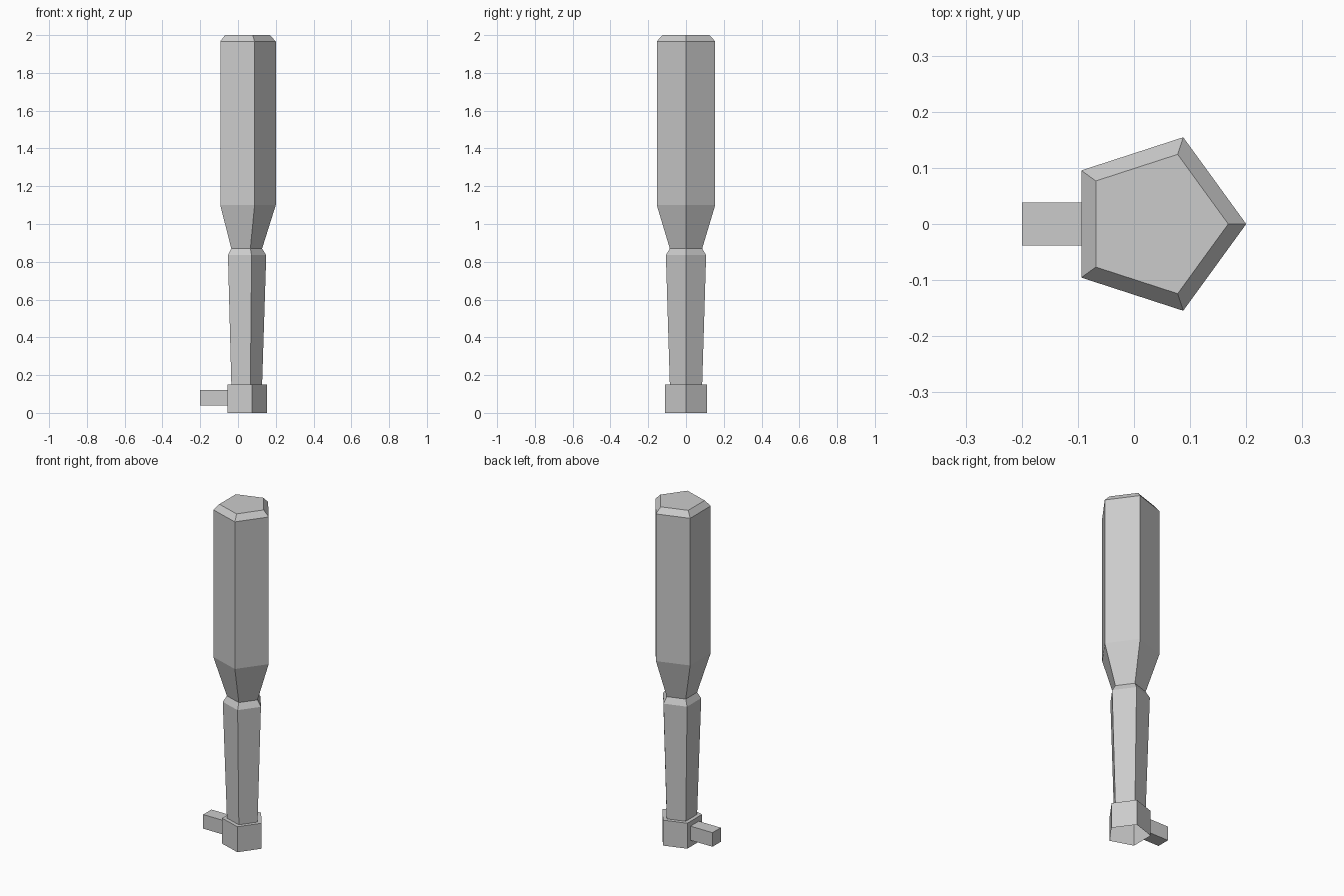
import bpy, bmesh, math

if "Cube" in bpy.data.objects:
    bpy.data.objects.remove(bpy.data.objects["Cube"])

CX = 0.0375  # axis of the five-sided shaft
SIDES = 5


def finish(bm, name):
    mesh = bpy.data.meshes.new(name)
    bm.to_mesh(mesh)
    bm.free()
    obj = bpy.data.objects.new(name, mesh)
    bpy.context.collection.objects.link(obj)
    return obj


def lathe(name, profile):
    """Pentagonal shell through (radius, z) rings, capped at the top only."""
    bm = bmesh.new()
    rings = []
    for r, z in profile:
        rings.append([bm.verts.new((CX + r * math.cos(math.tau * i / SIDES),
                                    r * math.sin(math.tau * i / SIDES), z))
                      for i in range(SIDES)])
    for low, high in zip(rings, rings[1:]):
        for i in range(SIDES):
            j = (i + 1) % SIDES
            bm.faces.new((low[i], low[j], high[j], high[i]))
    bm.faces.new(rings[-1])
    return finish(bm, name)


# Shaft: open base block, tapered grip, collar, flared barrel, bevelled top
lathe("shaft", [
    (0.116, 0.0), (0.116, 0.15),
    (0.090, 0.15), (0.112, 0.835),
    (0.090, 0.87), (0.1625, 1.10),
    (0.1625, 1.967), (0.1305, 2.0),
])

# Side peg: square bar growing out of the flat base face, open where it joins
x0, x1 = -0.2, CX - 0.116 * math.cos(math.pi / 5)
bm = bmesh.new()
bmesh.ops.create_cube(bm, size=1)
for v in bm.verts:
    v.co.x = x0 if v.co.x < 0 else x1
    v.co.y *= 0.077
    v.co.z = 0.08 + v.co.z * 0.083
joint = [f for f in bm.faces if f.normal.x > 0.9]
bmesh.ops.delete(bm, geom=joint, context='FACES_ONLY')
finish(bm, "side_peg")
